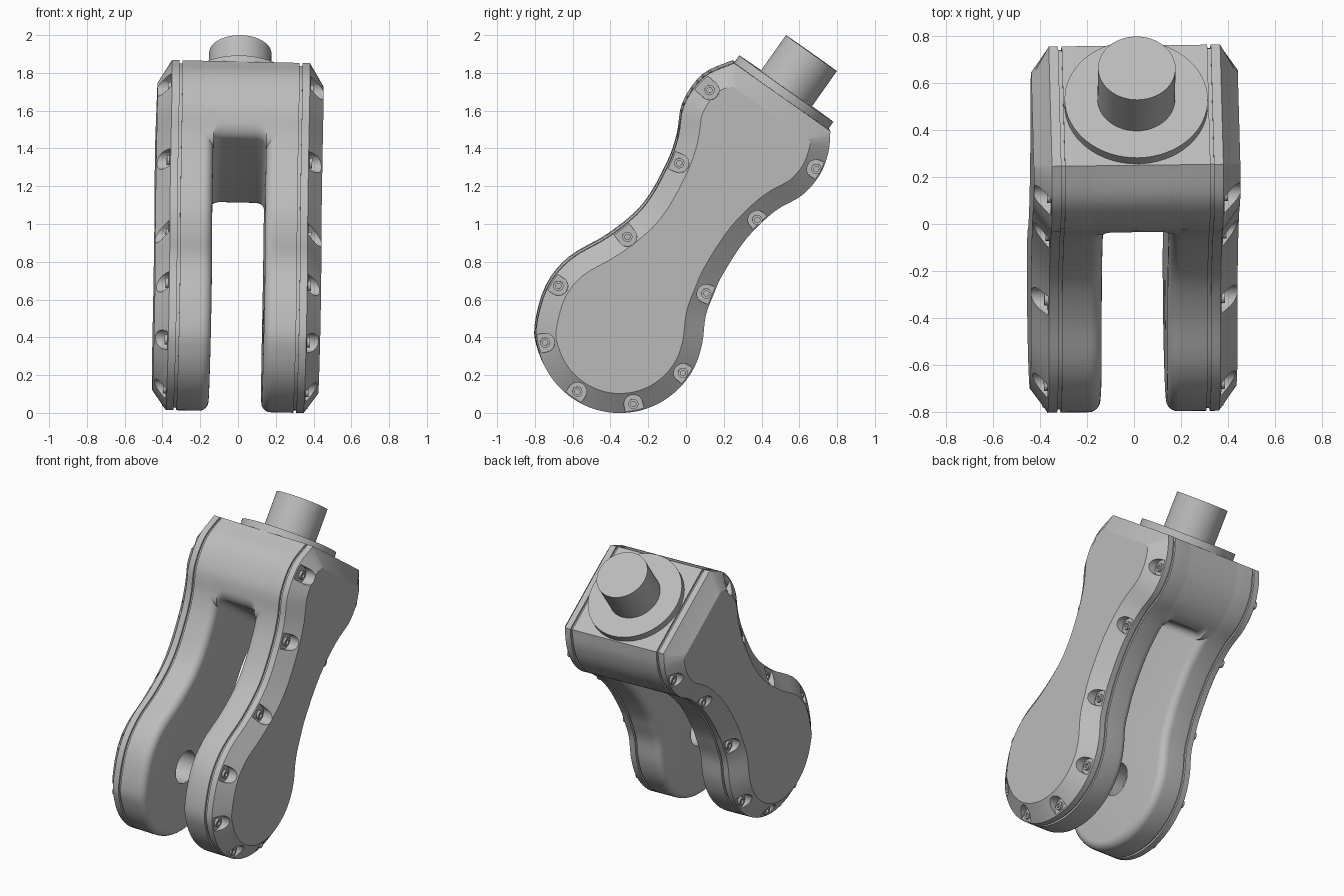
import bpy, bmesh
from math import sin, cos, pi, radians, sqrt
from mathutils import Vector, Matrix

cube = bpy.data.objects.get("Cube")
if cube:
    bpy.data.objects.remove(cube, do_unlink=True)

grey = bpy.data.materials.new("plain grey")
grey.use_nodes = True
colour = (0.5, 0.5, 0.5, 1)
grey.diffuse_color = colour
grey.node_tree.nodes["Principled BSDF"].inputs["Base Color"].default_value = colour

# slight tilt of the whole joint
TILT = (Matrix.Translation((0, 0, 1)) @ Matrix.Rotation(0.012, 4, 'Z')
        @ Matrix.Rotation(0.022, 4, 'Y') @ Matrix.Translation((0, 0, -1)))


def build(name, lofts):
    """Object from a list of lofts; each loft is a list of closed rings."""
    bm = bmesh.new()
    for rings in lofts:
        loops = [[bm.verts.new(p) for p in ring] for ring in rings]
        n = len(loops[0])
        for a, b in zip(loops, loops[1:]):
            for i in range(n):
                j = (i + 1) % n
                bm.faces.new((a[i], a[j], b[j], b[i]))
        bm.faces.new(loops[0])
        bm.faces.new(loops[-1])
    bmesh.ops.recalc_face_normals(bm, faces=bm.faces)
    mesh = bpy.data.meshes.new(name)
    bm.to_mesh(mesh)
    bm.free()
    mesh.materials.append(grey)
    obj = bpy.data.objects.new(name, mesh)
    bpy.context.collection.objects.link(obj)
    obj.matrix_world = TILT
    return obj


def activate(obj):
    bpy.ops.object.select_all(action='DESELECT')
    obj.select_set(True)
    bpy.context.view_layer.objects.active = obj


def cut(obj, cutter):
    cutter.hide_render = True
    mod = obj.modifiers.new("cut", 'BOOLEAN')
    mod.operation, mod.solver, mod.object = 'DIFFERENCE', 'EXACT', cutter
    activate(obj)
    bpy.ops.object.modifier_apply(modifier=mod.name)
    bpy.data.objects.remove(cutter, do_unlink=True)


def finish(obj, mirror=False):
    activate(obj)
    bpy.ops.object.shade_smooth_by_angle(angle=radians(30))
    if mirror:
        obj.modifiers.new("mirror", 'MIRROR')


# side outline (y, z): front edge, round foot, back edge
FOOT, FOOT_R = Vector((-0.355, 0.45)), 0.443
keys = [(0.25, 1.86), (0.09, 1.785), (-0.015, 1.635), (-0.045, 1.47), (-0.10, 1.315),
        (-0.225, 1.10), (-0.405, 0.945), (-0.615, 0.82), (-0.74, 0.665)]
keys += [FOOT + FOOT_R * Vector((cos(radians(a)), sin(radians(a)))) for a in range(180, 351, 17)]
keys += [(0.10, 0.52), (0.14, 0.63), (0.19, 0.74), (0.315, 0.93), (0.465, 1.075),
         (0.61, 1.16), (0.705, 1.27), (0.75, 1.39), (0.76, 1.50)]
keys = [Vector(k) for k in keys]


def spline(pts, steps):
    ext = [2 * pts[0] - pts[1]] + pts + [2 * pts[-1] - pts[-2]]
    out = []
    for a, b, c, d in zip(ext, ext[1:], ext[2:], ext[3:]):
        for k in range(steps):
            u = k / steps
            out.append(0.5 * (2 * b + (c - a) * u + (2 * a - 5 * b + 4 * c - d) * u * u
                              + (3 * b - a - 3 * c + d) * u ** 3))
    return out + [pts[-1]]


outline = spline(keys, 4)
CAP = (keys[0] + keys[-1]) / 2
T = (keys[-1] - keys[0]).normalized()
N = Vector((-T.y, T.x))
last = len(outline) - 1
inward = []
for i in range(last + 1):
    d = (outline[min(i + 1, last)] - outline[max(i - 1, 0)]).normalized()
    inward.append(Vector((-d.y, d.x)))


def ring(x, inset=0.0):
    """Outline moved inward by inset, with a straight cap edge."""
    pts = []
    for p, q in zip(outline, inward):
        p = p + q * inset
        over = (p - CAP).dot(N) + inset
        if over > 0:
            p = p - N * over
        pts.append((x, p.x, p.y))
    return pts


def disc(x, c, r, n=24):
    return [(x, c[0] + r * cos(2 * pi * k / n), c[1] + r * sin(2 * pi * k / n)) for k in range(n)]


# fork legs with rounded inner edges and a blind pivot hole
INNER, R = 0.14, 0.05
arc = [k * pi / 12 for k in range(7)]
legs = build("fork_legs", [[ring(0.31)] + [ring(INNER + R * (1 - sin(a)), R * (1 - cos(a))) for a in arc]])
cut(legs, build("pivot_cutter", [[disc(0.1, (-0.345, 0.45), 0.105, 40),
                                  disc(0.28, (-0.345, 0.45), 0.105, 40)]]))
finish(legs, True)

# bridge joining the legs, its underside parallel to the cap
CEILING = (Vector((0, 1.45)) - CAP).dot(N)


def edge_at(chain, s):
    for a, b in zip(chain, chain[1:]):
        sa, sb = (a - CAP).dot(N), (b - CAP).dot(N)
        if sb <= s <= sa:
            return a.lerp(b, (sa - s) / max(sa - sb, 1e-6))
    return chain[0]


def bridge_ring(x, drop):
    base = CEILING - drop
    levels = [(base + R * (1 - cos(a)), R * (1 - sin(a))) for a in arc]
    levels += [(base + R - (base + R) * k / 24, 0) for k in range(1, 25)]
    front = [edge_at(outline, s) + T * i for s, i in levels]
    back = [edge_at(outline[::-1], s) - T * i for s, i in levels]
    return [(x, p.x, p.y) for p in front + back[::-1]]


half = [(INNER + R, R * 1.2)] + [(INNER - R * (1 - cos(a)), R * (1 - sin(a))) for a in arc]
stations = half + [(-x, d) for x, d in half[::-1]]
finish(build("bridge", [[bridge_ring(x, d) for x, d in stations]]))

# thin recessed seal between legs and covers
finish(build("cover_seals", [[ring(0.30, 0.013), ring(0.335, 0.013)]]), True)

# chamfered side covers with screw pockets open to the rim
EDGE, FACE, FLOOR = 0.365, 0.44, 0.37
covers = build("side_covers", [[ring(0.325), ring(EDGE), ring(FACE, 0.105)]])
screws = [(0.12, 1.717), (-0.04, 1.33), (-0.315, 0.94), (-0.68, 0.68), (-0.75, 0.38), (-0.58, 0.12),
          (-0.283, 0.055), (-0.02, 0.22), (0.103, 0.64), (0.373, 1.03), (0.685, 1.30)]
pockets, heads = [], []
for s in screws:
    s = Vector(s)
    i = min(range(last + 1), key=lambda k: (outline[k] - s).length)
    q = inward[i]
    f = Vector((-q.y, q.x))
    shape = [s - f * 0.05 - q * 0.12, s + f * 0.05 - q * 0.12]
    shape += [s + 0.05 * (f * cos(k * pi / 10) + q * sin(k * pi / 10)) for k in range(11)]
    pockets.append([[(x, p.x, p.y) for p in shape] for x in (FLOOR, 0.6)])
    heads.append([disc(FLOOR - 0.01, s, 0.027, 16), disc(FLOOR + 0.015, s, 0.027, 16),
                  disc(FLOOR + 0.015, s, 0.014, 16), disc(FLOOR + 0.003, s, 0.014, 16)])
cut(covers, build("pocket_cutter", pockets))
finish(covers, True)
finish(build("cover_screws", heads), True)


# round flange and stub shaft on the cap
def cap_disc(h, r, n=64):
    c = CAP + N * h
    angles = [2 * pi * k / n for k in range(n)]
    return [(r * cos(a), c.x + T.x * r * sin(a), c.y + T.y * r * sin(a)) for a in angles]


finish(build("flange", [[cap_disc(-0.02, 0.305), cap_disc(0.045, 0.305)]]))
finish(build("shaft", [[cap_disc(0.02, 0.165), cap_disc(0.275, 0.165)]]))
